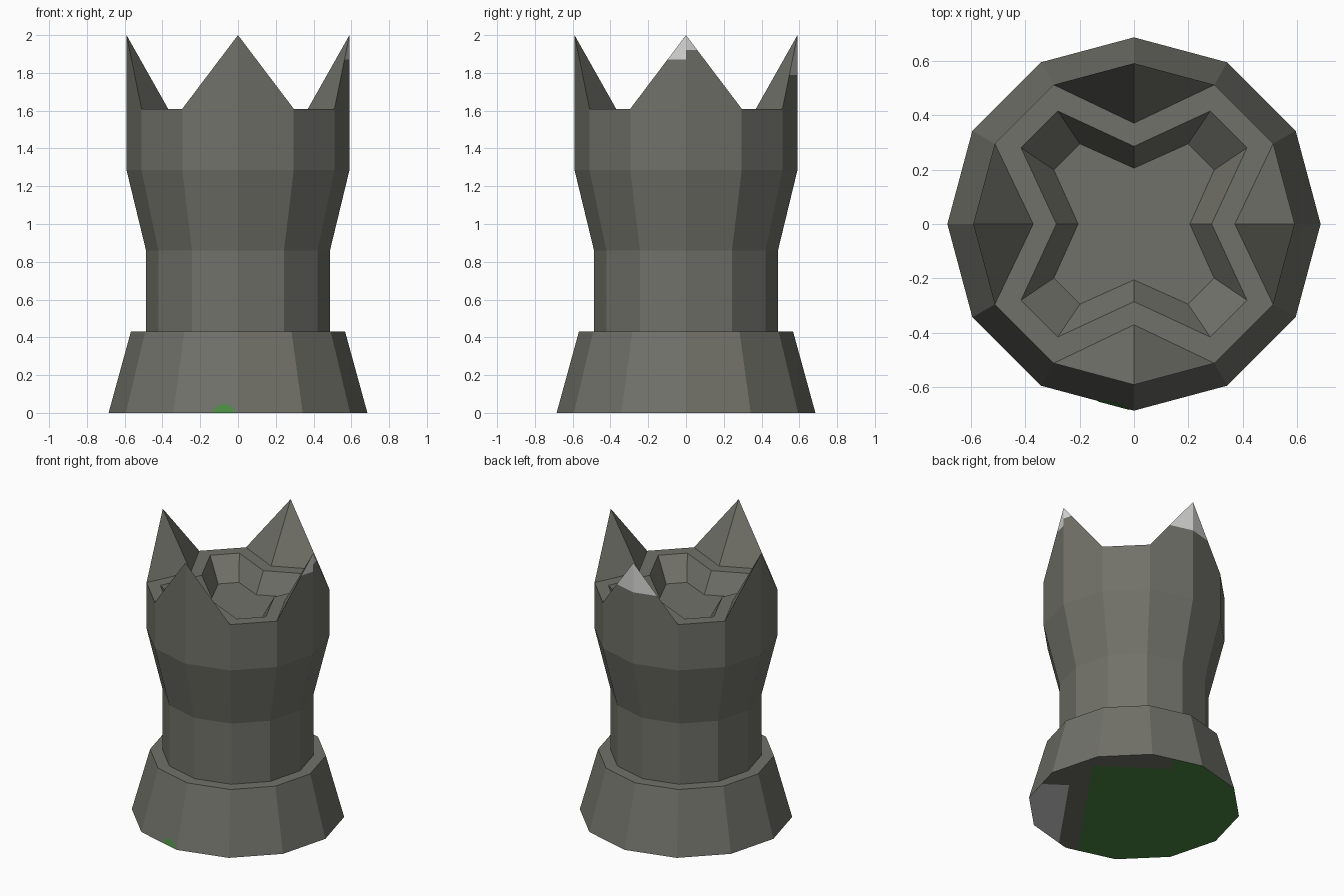
import bpy, bmesh, math
from mathutils import Vector

if "Cube" in bpy.data.objects:
    bpy.data.objects.remove(bpy.data.objects["Cube"])


def material(name, rgb):
    m = bpy.data.materials.new(name)
    m.diffuse_color = (*rgb, 1)
    m.use_nodes = True
    m.node_tree.nodes["Principled BSDF"].inputs["Base Color"].default_value = m.diffuse_color
    return m


MATS = [material("dark_stone", (0.165, 0.165, 0.142)),
        material("pale_stone", (0.68, 0.68, 0.67)),
        material("moss_green", (0.07, 0.25, 0.055))]


def P(deg, r, z):
    a = math.radians(deg)
    return Vector((r * math.cos(a), r * math.sin(a), z))


def finish(bm, name):
    me = bpy.data.meshes.new(name)
    bm.to_mesh(me)
    bm.free()
    for m in MATS:
        me.materials.append(m)
    ob = bpy.data.objects.new(name, me)
    bpy.context.collection.objects.link(ob)
    return ob


bm = bmesh.new()


def face(*pts):
    bm.faces.new([bm.verts.new(p) for p in pts])


# Twelve-sided body: flared foot, ledge, shaft, flared head
RIM, TIP, PIT = 1.61, 2.0, 1.47
PROFILE = [(0.685, 0), (0.567, 0.43), (0.487, 0.43), (0.487, 0.86), (0.59, 1.285), (0.59, RIM)]
for (r0, z0), (r1, z1) in zip(PROFILE, PROFILE[1:]):
    for d in range(0, 360, 30):
        face(P(d, r0, z0), P(d + 30, r0, z0), P(d + 30, r1, z1), P(d, r1, z1))
face(*[P(d, 0.685, 0) for d in range(0, 360, 30)])

# Four spikes, the rim and the cross-shaped pit
floor = []
for a in range(0, 360, 90):
    tip, mid = P(a, 0.59, TIP), P(a, 0.59, RIM)
    spike_in, notch, notch_low = P(a, 0.37, RIM), P(a, 0.285, RIM), P(a, 0.205, PIT)
    for s in (-1, 1):
        outer = P(a + 30 * s, 0.59, RIM)
        corner, corner_low = P(a + 34 * s, 0.5, RIM), P(a + 34 * s, 0.355, PIT)
        face(mid, outer, tip)
        face(outer, spike_in, tip)
        face(outer, spike_in, notch, corner)
        face(notch, corner, corner_low, notch_low)
    c2, c2_low = P(a + 56, 0.5, RIM), P(a + 56, 0.355, PIT)
    face(P(a + 30, 0.59, RIM), P(a + 60, 0.59, RIM), c2, corner)
    face(corner, c2, c2_low, corner_low)
    floor += [notch_low, corner_low, c2_low]
face(*floor)
bmesh.ops.remove_doubles(bm, verts=bm.verts, dist=0.001)
bmesh.ops.recalc_face_normals(bm, faces=bm.faces)


def cut(rule, co, no):
    faces = [f for f in bm.faces if rule(f)]
    geom = set(faces)
    for f in faces:
        geom.update(f.edges)
        geom.update(f.verts)
    bmesh.ops.bisect_plane(bm, geom=list(geom), plane_co=co, plane_no=no, dist=1e-5)


# Pale tips on the outer faces of the back and right spikes
def outside(f, side):
    c = f.calc_center_median()
    if c.z < RIM + 0.01 or f.normal.z > 0.3:
        return False
    if side == "back":
        return c.y > 0.45 and f.normal.y > 0.5
    return c.x > 0.45 and f.normal.x > 0.5 and (c.y < 0) == (side == "right_near")


for side, z in (("back", 1.79), ("right_near", 1.87), ("right_far", 1.92)):
    cut(lambda f: outside(f, side), (0, 0, z), (0, 0, 1))
    for f in bm.faces:
        if outside(f, side) and f.calc_center_median().z > z:
            f.material_index = 1

# Moss and pale patches under the foot
U, V = Vector((-0.819, 0.574, 0)), Vector((0.574, 0.819, 0))


def under(f):
    return f.normal.z < -0.9 and f.calc_center_median().z < 0.001


for axis, d in ((U, -0.31), (U, -0.44), (V, 0.5), (V, 0.24)):
    cut(under, axis * d, axis)
cut(under, U * 0.2, U)
for f in bm.faces:
    if under(f):
        c = f.calc_center_median()
        u, v = c.dot(U), c.dot(V)
        if u > -0.31 and not (v > 0.5 and u < 0.2):
            f.material_index = 2
        elif u < -0.44 and v < 0.24:
            f.material_index = 1
finish(bm, "tower")

# Small moss spot at the foot of the front
bm = bmesh.new()
A, B, C = P(240, 0.685, 0), P(270, 0.685, 0), P(270, 0.567, 0.43)
along = (B - A).normalized()
n = along.cross(C - B).normalized()
up = n.cross(along)
centre = A.lerp(B, 0.78) + n * 0.002
bm.faces.new([bm.verts.new(centre + along * 0.06 * math.cos(t * math.pi / 8)
                           + up * 0.048 * math.sin(t * math.pi / 8)) for t in range(9)])
bm.faces[:][0].material_index = 2
finish(bm, "moss_spot")
